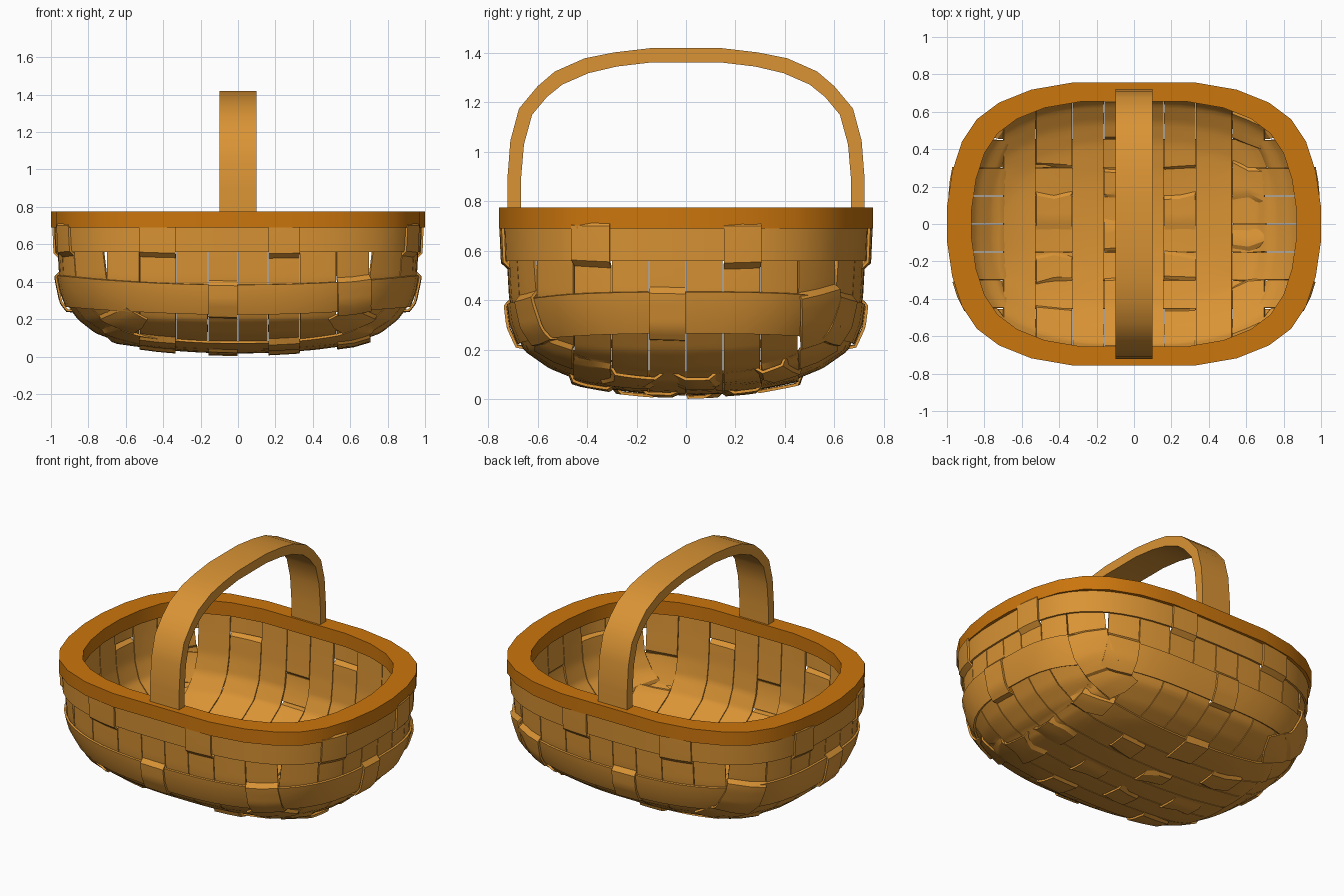
import bpy, bmesh, math
from mathutils import Vector

if "Cube" in bpy.data.objects:
    bpy.data.objects.remove(bpy.data.objects["Cube"])


def material(name, rgb):
    m = bpy.data.materials.new(name)
    m.diffuse_color = (*rgb, 1)
    m.use_nodes = True
    m.node_tree.nodes["Principled BSDF"].inputs["Base Color"].default_value = m.diffuse_color
    return m


WOOD = material("light wood", (0.70, 0.295, 0.035))
RIM = material("orange rim wood", (0.60, 0.18, 0.004))

# Bowl profile: height, half length in x, half width in y
PROFILE = [(.034, 0, 0), (.040, .2, .14), (.053, .4, .27), (.085, .64, .44),
           (.13, .76, .55), (.2, .85, .65), (.3, .925, .695), (.42, .95, .71),
           (.56, .958, .718), (.73, .965, .725)]
TOP = .73


def size(z):
    z = min(max(z, .0341), TOP)
    for p, q in zip(PROFILE, PROFILE[1:]):
        if z <= q[0]:
            f = (z - p[0]) / (q[0] - p[0])
            break
    n = 2.4 + .6 * min(1, z / .4)
    return p[1] + (q[1] - p[1]) * f, p[2] + (q[2] - p[2]) * f, n


def height_at(v, axis):
    # height at which the bowl first reaches half size v along an axis
    for p, q in zip(PROFILE, PROFILE[1:]):
        if v <= q[axis + 1]:
            return p[0] + (q[0] - p[0]) * (v - p[axis + 1]) / (q[axis + 1] - p[axis + 1])
    return TOP


def field(x, y, z):
    a, b, n = size(z)
    return (abs(x) / a) ** n + (abs(y) / b) ** n


def push(p, d):
    # move a point outward from the bowl surface
    x, y, z = p
    e = .004
    g = Vector((field(x + e, y, z) - field(x - e, y, z),
                field(x, y + e, z) - field(x, y - e, z),
                field(x, y, z + e) - field(x, y, z - e)))
    if g.length < 1e-6 or z < .045:
        g = Vector((0, 0, -1))
    return Vector(p) + g.normalized() * d


def finish(name, bm, mat, thick=0, angle=30):
    bmesh.ops.remove_doubles(bm, verts=bm.verts, dist=.0004)
    bmesh.ops.recalc_face_normals(bm, faces=bm.faces)
    me = bpy.data.meshes.new(name)
    bm.to_mesh(me)
    bm.free()
    ob = bpy.data.objects.new(name, me)
    bpy.context.collection.objects.link(ob)
    me.materials.append(mat)
    if thick:
        s = ob.modifiers.new("thickness", 'SOLIDIFY')
        s.thickness = thick
        s.offset = 0
    bpy.ops.object.select_all(action='DESELECT')
    bpy.context.view_layer.objects.active = ob
    ob.select_set(True)
    if thick:
        bpy.ops.object.modifier_apply(modifier="thickness")
    bpy.ops.object.shade_smooth_by_angle(angle=math.radians(angle))
    return ob


def grid(bm, rows, closed=False):
    vs = [[bm.verts.new(p) for p in r] for r in rows]
    pairs = list(zip(vs, vs[1:])) + ([(vs[-1], vs[0])] if closed else [])
    for r, s in pairs:
        for k in range(len(r) - 1):
            bm.faces.new((r[k], r[k + 1], s[k + 1], s[k]))


# Horizontal bands of the wall: low edge, high edge, sag, weaving phase
BANDS = [(.28, .435, .05, 1), (.56, .715, .0, 3)]
EDGES = [[0, .16, .33, .525, .70], [0, .15, .30, .45, .60]]


def sag(x, amount):
    return amount * max(0, 1 - (x / .95) ** 2)


def cell(v, axis):
    e = EDGES[axis]
    k = sum(abs(v) > t for t in e[1:])
    return k if v >= 0 else -k - 1


def strip(axis, idx):
    # axis 0: strip at constant x running in y; axis 1: the other way round
    e = EDGES[axis]
    lo, hi = (e[idx], e[idx + 1]) if idx >= 0 else (-e[-idx], -e[-idx - 1])
    lo, hi = lo + .002, hi - .002
    outer = idx in (3, -4)
    N = 44
    halves = []
    for side in (-1, 1):
        rows = []
        for k in range(N + 1):
            t = (k / N) ** 2
            row, mid = [], None
            for c in (lo, (lo + hi) / 2, hi):
                z0 = height_at(abs(c), axis)
                z = z0 + (TOP - z0) * t
                s = size(z)
                inside = max(0, 1 - (abs(c) / s[axis]) ** s[2])
                o = side * s[1 - axis] * inside ** (1 / s[2])
                row.append((c, o, z) if axis == 0 else (o, c, z))
            mx, my, mz = row[1]
            o = row[1][1 - axis]
            if outer and axis == 1 and abs(o) < .5:
                continue
            # choose the layer of the weave
            d = 0
            if axis == 1 and abs(mx) < .68:
                d = .013
            if axis == 0 and mz < .14 and abs(my) < .45 and (idx + 1 + 2 * cell(my, 1)) % 4 == 0:
                d = .027
            for b0, b1, sg, ph in BANDS:
                s = sag(mx, sg)
                if (idx + ph) % 4 == 0 and b0 - s - .015 < mz < b1 - s + .015:
                    d = .026
            rows.append([push(p, d) for p in row])
        halves.append(rows)
    bm = bmesh.new()
    if outer and axis == 1:
        grid(bm, halves[0])
        grid(bm, halves[1])
    else:
        grid(bm, halves[0][::-1] + halves[1][1:])
    finish(("cross_strip_" if axis == 0 else "long_strip_") + str(idx + 5), bm, WOOD, .012)


for ax in (0, 1):
    for i in range(-4, 4):
        strip(ax, i)

# Horizontal bands around the wall
for name, (b0, b1, sg, ph) in zip(("middle_band", "upper_band"), BANDS):
    bm = bmesh.new()
    rows = []
    for k in range(56):
        a = 2 * math.pi * k / 56
        row = []
        for f in (0, .5, 1):
            c, s = math.cos(a), math.sin(a)
            z = b0 + (b1 - b0) * f
            x = size(z)[0] * math.copysign(abs(c) ** (2 / 3), c)
            z -= sag(x, sg)
            A, B, n = size(z)
            p = (A * math.copysign(abs(c) ** (2 / n), c), B * math.copysign(abs(s) ** (2 / n), s), z)
            row.append(push(p, .013))
        rows.append(row)
    grid(bm, rows, True)
    finish(name, bm, WOOD, .012)

# Rim: rounded ring with square section
quarter = [(1, .09), (.972, .28), (.92, .44), (.84, .56), (.72, .65), (.55, .718), (.33, .756)]
right = [(x, -y) for x, y in quarter[::-1]] + quarter
ring = right + [(-x, -y) for x, y in right]
bm = bmesh.new()
grid(bm, [[(x, y, .69), (x, y, .775), (x * .868, y * .865, .775), (x * .868, y * .865, .69), (x, y, .69)]
          for x, y in ring], True)
finish("rim", bm, RIM)

# Handle: flat arch from front to back
outer = [(.722, .70), (.722, .89), (.710, 1.045), (.675, 1.175), (.60, 1.265), (.53, 1.325),
         (.41, 1.378), (.29, 1.402), (.137, 1.42)]
inner = [(.667, .70), (.667, .89), (.655, 1.03), (.622, 1.15), (.562, 1.222), (.50, 1.272),
         (.395, 1.318), (.28, 1.345), (.137, 1.362)]
arch = list(zip(outer, inner))
arch += [((-o[0], o[1]), (-i[0], i[1])) for o, i in arch[::-1]]
bm = bmesh.new()
grid(bm, [[(-.1, *o), (.1, *o), (.1, *i), (-.1, *i), (-.1, *o)] for o, i in arch])
finish("handle", bm, WOOD)
